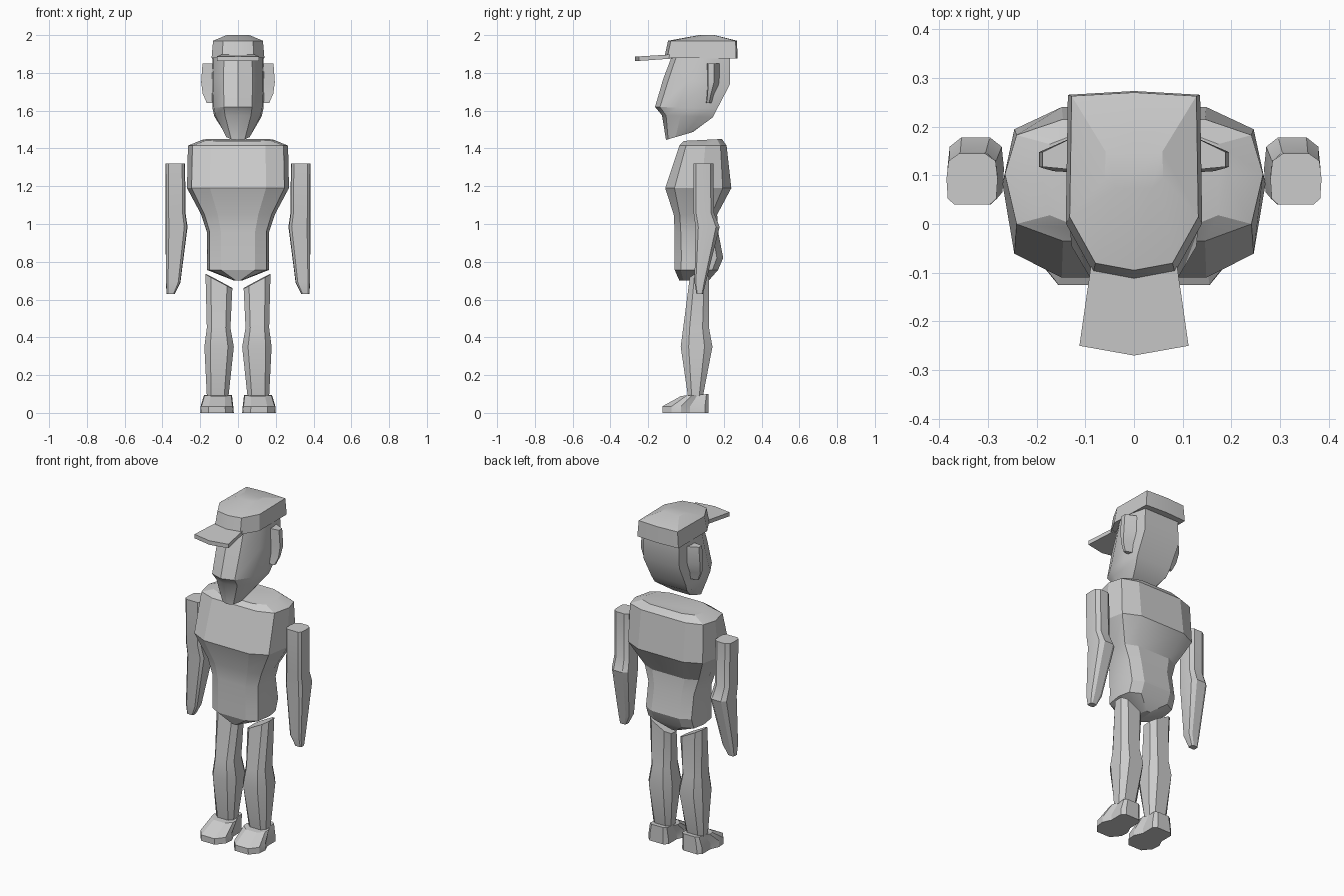
import bpy, bmesh, math

if "Cube" in bpy.data.objects:
    bpy.data.objects.remove(bpy.data.objects["Cube"])


def both_sides(half):
    """Close a right-hand outline (front to back) by mirroring it."""
    return half + [(-u, v) for u, v in reversed(half) if u != 0]


def loft(name, shape, rings, side=1, angle=22):
    """Skin rings (x1, x2, y_front, y_back, z_front, z_back, x_tilt) of one shape."""
    bm = bmesh.new()
    loops = []
    for x1, x2, yf, yb, zf, zb, tilt in rings:
        loops.append([bm.verts.new((side * ((x1 + x2) / 2 + u * (x2 - x1) / 2),
                                    yf + v * (yb - yf),
                                    zf + v * (zb - zf) + u * tilt)) for u, v in shape])
    n = len(shape)
    for a, b in zip(loops, loops[1:]):
        for i in range(n):
            bm.faces.new((a[i], a[(i + 1) % n], b[(i + 1) % n], b[i]))
    bm.faces.new(loops[0])
    bm.faces.new(loops[-1])
    bmesh.ops.recalc_face_normals(bm, faces=bm.faces)
    me = bpy.data.meshes.new(name)
    bm.to_mesh(me)
    bm.free()
    me.shade_smooth()
    me.set_sharp_from_angle(angle=math.radians(angle))
    ob = bpy.data.objects.new(name, me)
    bpy.context.collection.objects.link(ob)
    return ob


def level(x1, x2, yf, yb, z):
    return (x1, x2, yf, yb, z, z, 0)


def centred(hx, yf, yb, zf, zb=None):
    return (-hx, hx, yf, yb, zf, zf if zb is None else zb, 0)


# Torso
torso = both_sides([(.55, 0), (.91, .14), (1, .55), (.91, .87), (.55, 1)])
loft("torso", torso, [
    centred(.02, -.035, .12, .70),
    centred(.165, -.06, .17, .757),
    centred(.165, -.06, .197, .82),
    centred(.165, -.06, .17, .96),
    centred(.195, -.065, .165, 1.05),
    centred(.27, -.11, .24, 1.19),
    centred(.265, -.035, .215, 1.415),
    centred(.19, -.01, .19, 1.44, 1.45)])

# Head, tapering to a sloped jaw
head = both_sides([(0, 0), (.55, .08), (.95, .36), (1, .72), (.85, 1)])
loft("head", head, [
    centred(.065, -.106, .037, 1.445, 1.487),
    centred(.125, -.127, .143, 1.575, 1.566),
    centred(.135, -.164, .165, 1.62, 1.61),
    centred(.14, -.12, .233, 1.77, 1.74),
    centred(.135, -.078, .233, 1.88)], angle=30)

# Cap crown and peak
cap = both_sides([(0, 0), (.6, .04), (1, .3), (.97, .98), (0, 1)])
loft("cap_crown", cap, [
    centred(.14, -.115, .273, 1.88, 1.875),
    centred(.132, -.095, .27, 1.97),
    centred(.06, .07, .15, 2.0)])
loft("cap_peak", both_sides([(0, 0), (1, .1), (.77, 1)]), [
    centred(.112, -.27, -.07, 1.862, 1.876),
    centred(.112, -.27, -.07, 1.886, 1.898)])

octagon = both_sides([(.6, 0), (1, .25), (1, .75), (.6, 1)])
arm = both_sides([(.7, 0), (.95, .12), (1, .5), (.92, .85), (.5, 1)])
ear = [(-1, 0), (1, .1), (1, .5), (-1, 1)]
shoe = both_sides([(.5, 0), (.95, .2), (1, .4), (.75, .6), (.75, .92), (.5, 1)])

for side, label in ((-1, "left"), (1, "right")):
    # Ears
    loft(label + "_ear", ear, [
        level(.11, .165, .105, .14, 1.64),
        level(.11, .187, .11, .155, 1.69),
        level(.11, .195, .11, .185, 1.75),
        level(.11, .188, .11, .185, 1.85)], side)
    # Arms
    loft(label + "_arm", arm, [
        level(.335, .378, .055, .09, .63),
        level(.305, .382, .045, .105, .69),
        level(.267, .383, .05, .178, .985),
        level(.278, .383, .04, .148, 1.06),
        level(.28, .385, .04, .145, 1.32)], side)
    # Legs, with the top slanting up to the hip
    loft(label + "_leg", octagon, [
        level(.05, .165, .01, .09, .09),
        level(.022, .178, -.028, .14, .35),
        level(.04, .165, -.015, .122, .45),
        (.03, .172, .02, .122, .695, .7, .038)], side)
    # Shoes
    loft(label + "_shoe", shoe, [
        level(.022, .2, -.125, .12, 0),
        level(.025, .198, -.125, .12, .035),
        (.032, .18, -.025, .12, .09, .1, 0)], side)
